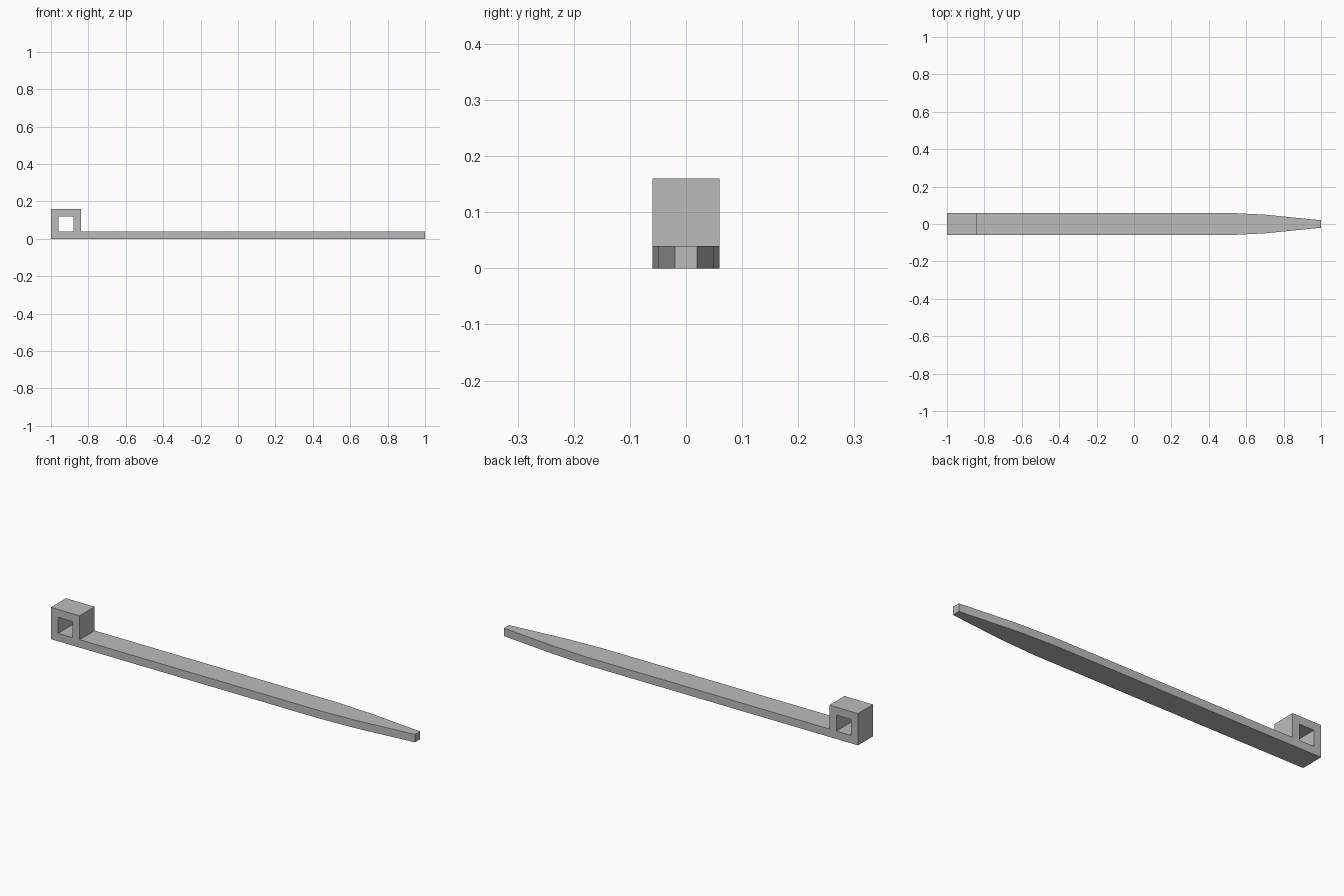
import bpy, bmesh

cube = bpy.data.objects.get("Cube")
if cube:
    bpy.data.objects.remove(cube, do_unlink=True)

# Single grey plastic
grey = bpy.data.materials.new("grey_plastic")
grey.use_nodes = True
colour = (0.5, 0.5, 0.5, 1)
grey.diffuse_color = colour
grey.node_tree.nodes["Principled BSDF"].inputs["Base Color"].default_value = colour

# Stations along the length with half widths, and layer heights
stations = [(-1, 0.06), (-0.96, 0.06), (-0.88, 0.06), (-0.84, 0.06),
            (0.5, 0.06), (0.7, 0.05), (1, 0.02)]
heights = [0, 0.04, 0.12, 0.16]

# Filled columns per layer: full strap, two head walls, head roof
layers = [range(len(stations) - 1), (0, 2), (0, 1, 2)]

bm = bmesh.new()
grid = {}


def corner(i, k):
    if (i, k) not in grid:
        x, half = stations[i]
        grid[i, k] = bm.verts.new((x, -half, heights[k]))
    return grid[i, k]


# Side face of the strap and its square loop head
for k, columns in enumerate(layers):
    for i in columns:
        bm.faces.new([corner(i, k), corner(i + 1, k),
                      corner(i + 1, k + 1), corner(i, k + 1)])

# Extrude across the width, mirroring each station's half width
result = bmesh.ops.extrude_face_region(bm, geom=bm.faces[:], use_keep_orig=True)
for item in result["geom"]:
    if isinstance(item, bmesh.types.BMVert):
        item.co.y = -item.co.y
bmesh.ops.recalc_face_normals(bm, faces=bm.faces[:])

mesh = bpy.data.meshes.new("strap_with_loop_head")
bm.to_mesh(mesh)
bm.free()
mesh.materials.append(grey)
strap = bpy.data.objects.new("strap_with_loop_head", mesh)
bpy.context.collection.objects.link(strap)
